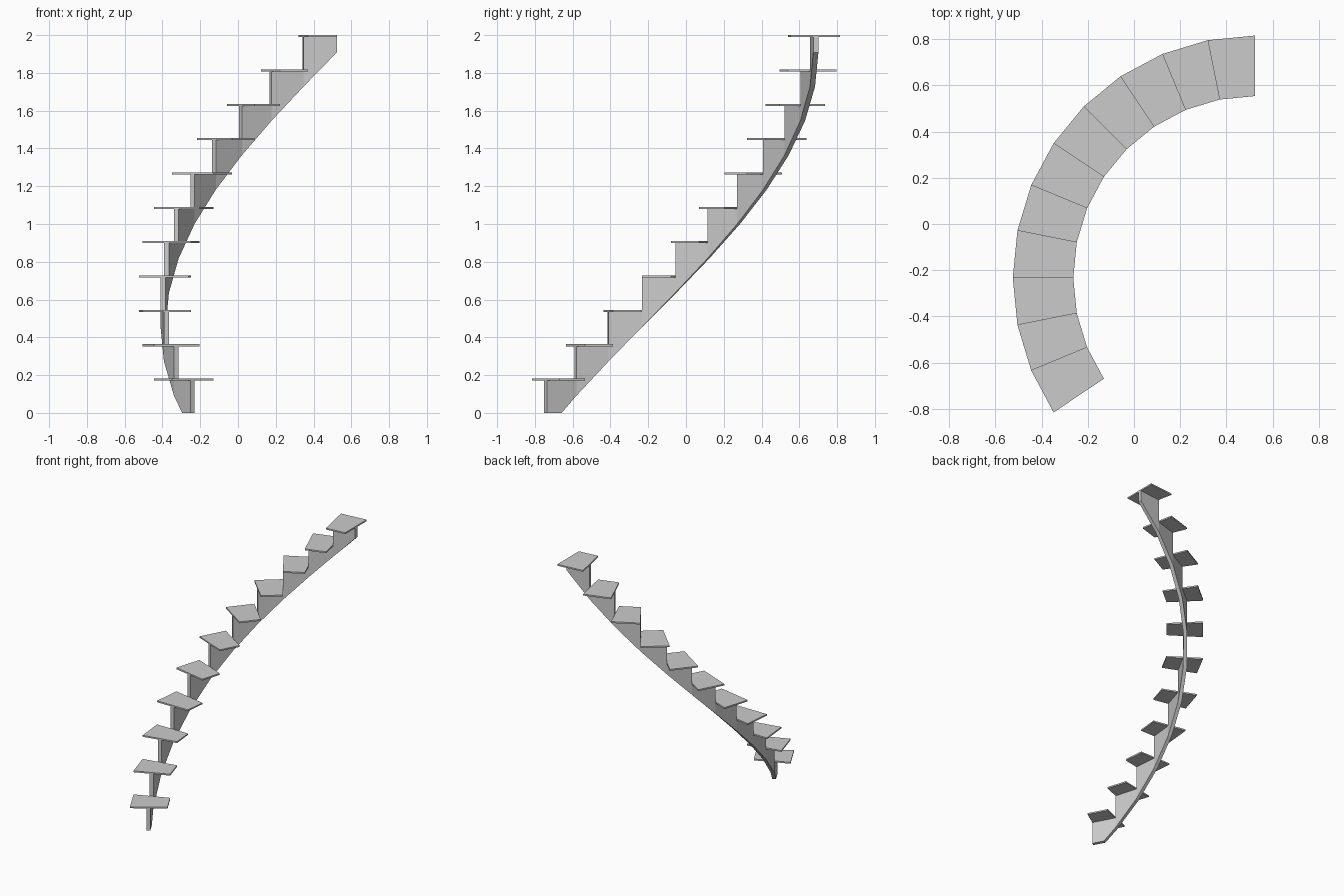
import bpy, bmesh, math

if "Cube" in bpy.data.objects:
    bpy.data.objects.remove(bpy.data.objects["Cube"])

CX, CY = 0.524, -0.233          # centre of the stair's arc
STEPS = 11
RISE = 2.0 / STEPS
TURN = math.radians(11.25)
START = math.radians(213.75)
THICK = 0.011                   # tread thickness
R_IN, R_OUT = 0.787, 1.049      # tread edges
S_IN, S_OUT = 0.907, 0.934      # stringer faces


def point(r, u, z):
    """Point on the faceted arc at step position u (chords between whole steps)."""
    i = min(int(u), STEPS - 1)
    f = u - i
    a, b = START - TURN * i, START - TURN * (i + 1)
    c = math.cos(a) * (1 - f) + math.cos(b) * f
    s = math.sin(a) * (1 - f) + math.sin(b) * f
    return (CX + r * c, CY + r * s, z)


def finish(bm, name):
    bmesh.ops.remove_doubles(bm, verts=bm.verts, dist=1e-5)
    bmesh.ops.recalc_face_normals(bm, faces=bm.faces)
    mesh = bpy.data.meshes.new(name)
    bm.to_mesh(mesh)
    bm.free()
    bpy.context.collection.objects.link(bpy.data.objects.new(name, mesh))


def face(bm, pts):
    bm.faces.new([bm.verts.new(p) for p in pts])


# Treads: flat wedge slabs
for i in range(STEPS):
    bm = bmesh.new()
    top = RISE * (i + 1)
    corners = [(R_IN, i), (R_OUT, i), (R_OUT, i + 1), (R_IN, i + 1)]
    face(bm, [point(r, u, top - THICK) for r, u in corners])
    ext = bmesh.ops.extrude_face_region(bm, geom=bm.faces[:])
    for v in ext["geom"]:
        if isinstance(v, bmesh.types.BMVert):
            v.co.z = top
    finish(bm, f"tread_{i + 1}")

# Central stringer: sawtooth top, sloping underside
bm = bmesh.new()
for i in range(STEPS):
    top = RISE * (i + 1) - THICK
    prev = top - RISE
    under = [(i, RISE * (i - 0.5)), (i + 1, RISE * (i + 0.5))]
    if i == 0:
        under = [(0, 0), (0.5, 0), (1, RISE * 0.5)]
    upper = [(i + 1, top), (i, top)]
    outline = under + upper + ([(i, prev)] if i else [])
    for r in (S_IN, S_OUT):
        face(bm, [point(r, u, z) for u, z in outline])
    riser = [(i, top), (i, prev if i else 0)]
    strips = list(zip(under, under[1:])) + [upper, riser]
    if i == STEPS - 1:
        strips.append([under[-1], upper[0]])
    for a, b in strips:
        face(bm, [point(S_IN, *a), point(S_OUT, *a), point(S_OUT, *b), point(S_IN, *b)])
finish(bm, "stringer")
